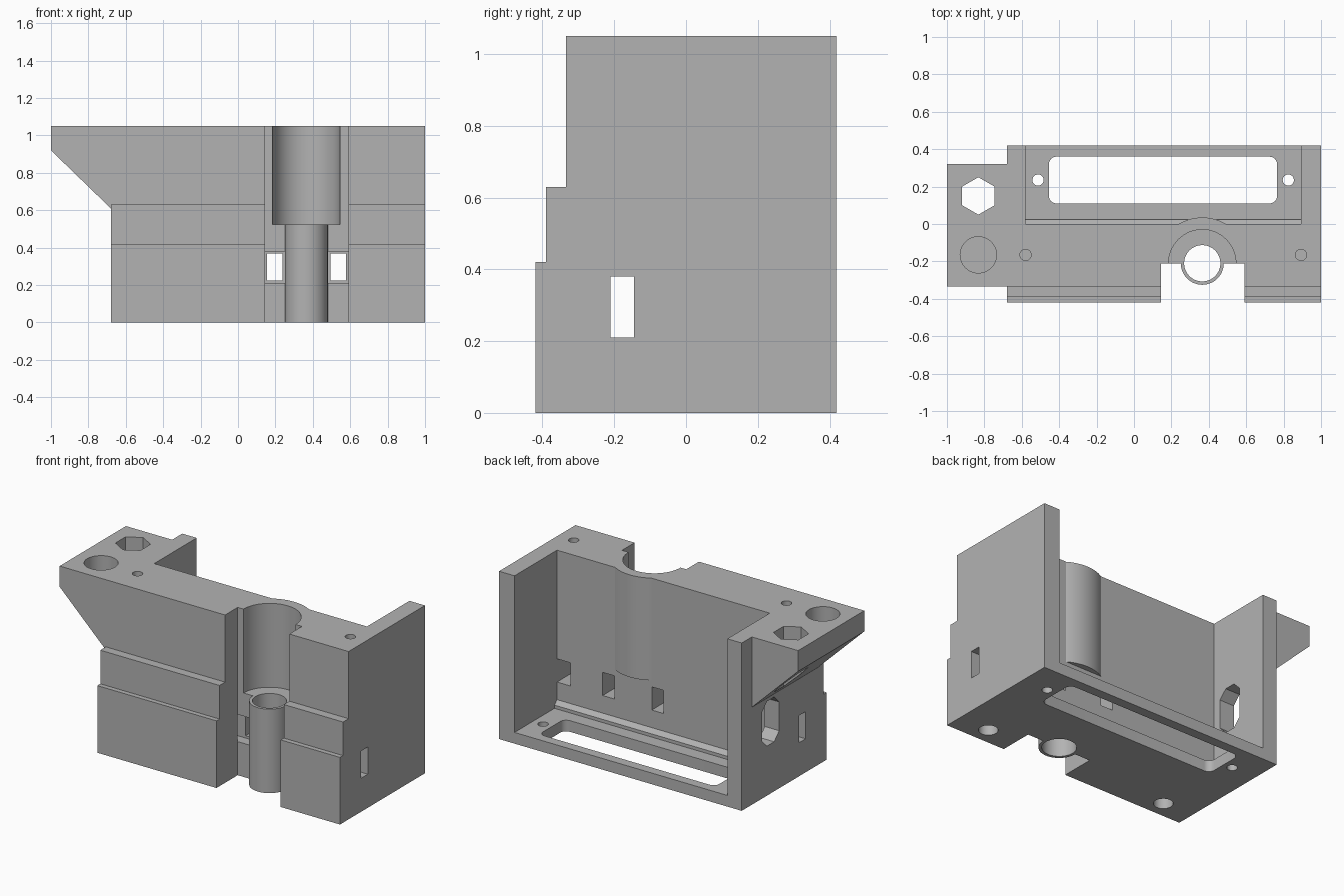
import bpy, bmesh, math
from mathutils import Vector

if "Cube" in bpy.data.objects:
    bpy.data.objects.remove(bpy.data.objects["Cube"], do_unlink=True)

grey = bpy.data.materials.new("plain grey")
grey.use_nodes = True
COLOUR = (0.45, 0.45, 0.45, 1)
grey.diffuse_color = COLOUR
grey.node_tree.nodes["Principled BSDF"].inputs["Base Color"].default_value = COLOUR


def prism(name, points, axis, lo, hi):
    """Extrude a closed 2D profile along an axis; profile uses the other two axes in order."""
    def place(p, h):
        v = list(p)
        v.insert(axis, h)
        return Vector(v)
    bm = bmesh.new()
    face = bm.faces.new([bm.verts.new(place(p, lo)) for p in points])
    out = bmesh.ops.extrude_face_region(bm, geom=[face])
    step = place((0, 0), hi - lo)
    bmesh.ops.translate(bm, vec=step, verts=[g for g in out["geom"] if isinstance(g, bmesh.types.BMVert)])
    bmesh.ops.recalc_face_normals(bm, faces=bm.faces)
    mesh = bpy.data.meshes.new(name)
    bm.to_mesh(mesh)
    bm.free()
    mesh.materials.append(grey)
    obj = bpy.data.objects.new(name, mesh)
    bpy.context.collection.objects.link(obj)
    return obj


def box(name, x, y, z):
    return prism(name, [(x[0], y[0]), (x[1], y[0]), (x[1], y[1]), (x[0], y[1])], 2, *z)


def cylinder(name, x, y, r, z, n=32, turn=0.0):
    ring = [math.tau * i / n + turn for i in range(n)]
    return prism(name, [(x + r * math.cos(a), y + r * math.sin(a)) for a in ring], 2, *z)


def combine(target, tool, operation):
    mod = target.modifiers.new("shape", "BOOLEAN")
    mod.operation = operation
    mod.solver = "EXACT"
    mod.object = tool
    bpy.context.view_layer.objects.active = target
    bpy.ops.object.modifier_apply(modifier=mod.name)
    bpy.data.objects.remove(tool, do_unlink=True)


def cut(tool):
    combine(body, tool, "DIFFERENCE")


def add(tool):
    combine(body, tool, "UNION")


TOP = 1.05
CX, CY = 0.365, -0.21

# Main block with a stepped front
body = prism("housing", [(-0.42, 0), (0.42, 0), (0.42, TOP), (-0.335, TOP), (-0.335, 0.63),
                         (-0.39, 0.63), (-0.39, 0.42), (-0.42, 0.42)], 0, -0.68, 1)

# Rear bay, open at the top and back, with a small chamfered ledge
cut(prism("bay", [(0, 1.2), (0, 0.115), (0.025, 0.09), (0.025, 0.07), (0.6, 0.07), (0.6, 1.2)],
          0, -0.58, 0.893))

# Side bracket with sloped underside, and bulge behind the bore
add(prism("bracket", [(-1, TOP), (-1, 0.92), (-0.68, 0.61), (-0.63, 0.61), (-0.63, TOP)],
          1, -0.335, 0.32))
add(cylinder("bulge", CX, CY, 0.245, (0.41, TOP), 64))

# Front channel, tube and stepped bore
cut(box("channel", (0.145, 0.59), (-0.7, CY), (-0.2, 1.3)))
add(cylinder("tube", CX, CY, 0.115, (0, 0.6), 48))
cut(cylinder("upper_bore", CX, CY, 0.18, (0.525, 1.3), 64))
cut(cylinder("lower_bore", CX, CY, 0.097, (-0.2, 0.7), 48))

# Strap slot through the sides, and windows from it into the bay
cut(box("strap_slot", (-1.2, 1.2), (-0.211, -0.145), (0.21, 0.38)))
for left, right in ((0.155, 0.237), (0.495, 0.577), (0.8, 0.893)):
    cut(box("window", (left, right), (-0.18, 0.02), (0.225, 0.37)))

# Floor opening with rounded corners
corners = []
for x, y, quarter in ((0.725, 0.32, 0), (-0.415, 0.32, 1), (-0.415, 0.15, 2), (0.725, 0.15, 3)):
    for i in range(7):
        a = math.pi / 2 * (quarter + i / 6)
        corners.append((x + 0.04 * math.cos(a), y + 0.04 * math.sin(a)))
cut(prism("floor_opening", corners, 2, -0.1, 0.2))

# Cable hole with chamfered corners in the side wall
cut(prism("cable_hole", [(0.1, 0.31), (0.17, 0.31), (0.22, 0.36), (0.22, 0.54),
                         (0.17, 0.59), (0.1, 0.59), (0.05, 0.54), (0.05, 0.36)], 0, -0.8, -0.5))

# Screw holes in floor, top and base
for x in (-0.513, 0.825):
    cut(cylinder("floor_hole", x, 0.235, 0.03, (-0.1, 0.2), 24))
for x in (-0.58, 0.893):
    cut(cylinder("top_hole", x, -0.165, 0.03, (0.75, 1.2), 24))
for x in (-0.476, 0.79):
    cut(cylinder("base_hole", x, -0.315, 0.055, (-0.1, 0.18), 32))

# Bracket pocket and hexagonal through hole
cut(cylinder("pocket", -0.832, -0.165, 0.097, (0.95, 1.2), 48))
cut(cylinder("hex_hole", -0.832, 0.15, 0.1, (0.4, 1.2), 6, math.pi / 6))

# Smooth round walls, keep crisp edges
bpy.ops.object.select_all(action="DESELECT")
body.select_set(True)
bpy.context.view_layer.objects.active = body
bpy.ops.object.shade_smooth_by_angle(angle=math.radians(30))
